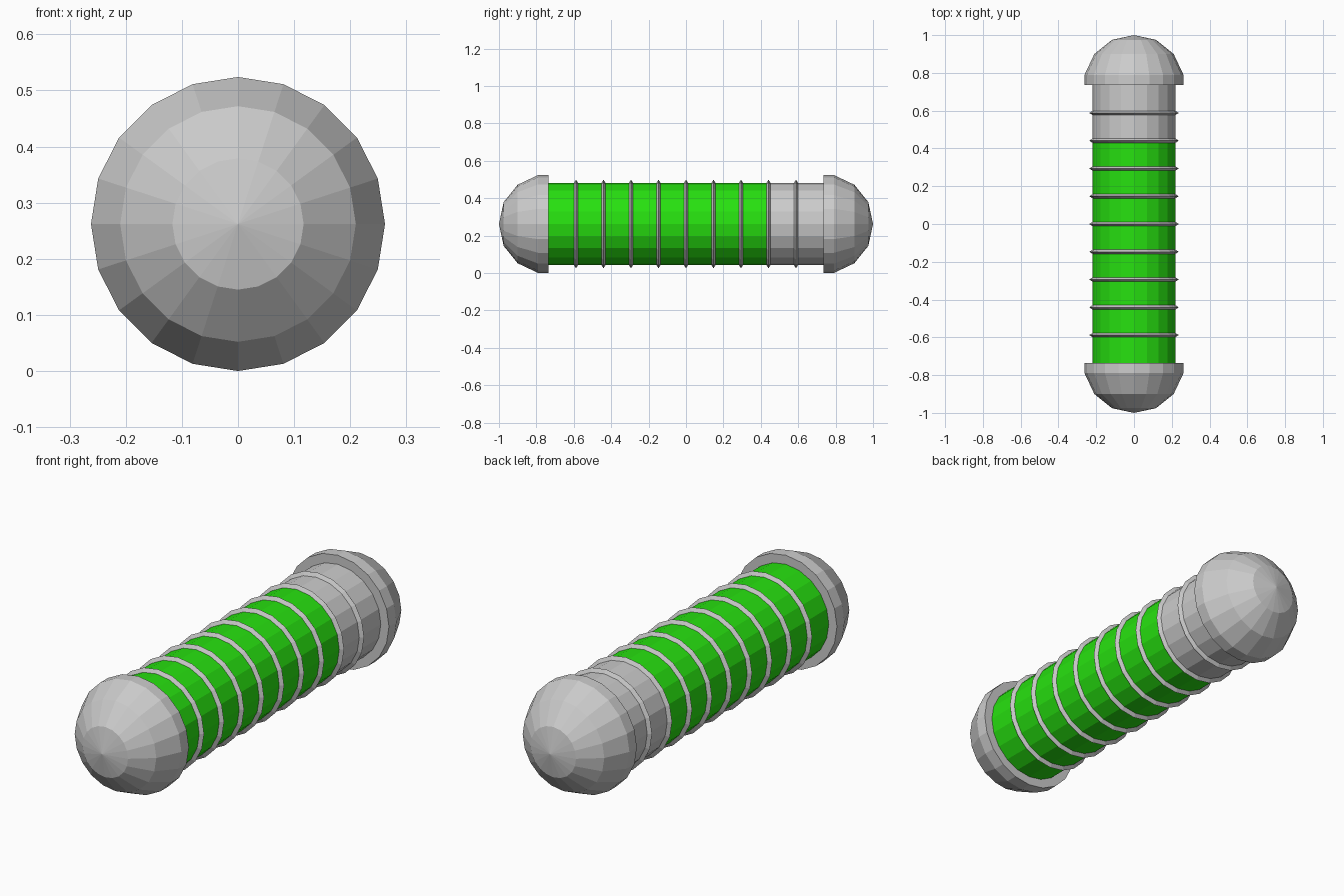
import bpy, bmesh, math

if "Cube" in bpy.data.objects:
    bpy.data.objects.remove(bpy.data.objects["Cube"])

SIDES = 20
CZ = 0.262          # height of the long axis
PITCH = 0.147       # spacing of the ribs


def lathe(name, profile, closed=False, color=None):
    """Spin (y, radius) points around the long y axis, flat shaded."""
    bm = bmesh.new()
    rings = []
    for y, r in profile:
        if r == 0:
            rings.append([bm.verts.new((0, y, CZ))] * SIDES)
        else:
            rings.append([bm.verts.new((r * math.sin(math.tau * i / SIDES), y,
                                        CZ + r * math.cos(math.tau * i / SIDES)))
                          for i in range(SIDES)])
    pairs = list(zip(rings, rings[1:]))
    if closed:
        pairs.append((rings[-1], rings[0]))
    for a, b in pairs:
        for i in range(SIDES):
            j = (i + 1) % SIDES
            corners = list(dict.fromkeys((a[i], a[j], b[j], b[i])))
            bm.faces.new(corners)
    bmesh.ops.recalc_face_normals(bm, faces=bm.faces)
    mesh = bpy.data.meshes.new(name)
    bm.to_mesh(mesh)
    bm.free()
    obj = bpy.data.objects.new(name, mesh)
    bpy.context.collection.objects.link(obj)
    if color:
        mat = bpy.data.materials.new(name + "_material")
        mat.diffuse_color = color
        mat.use_nodes = True
        mat.node_tree.nodes["Principled BSDF"].inputs["Base Color"].default_value = mat.diffuse_color
        mesh.materials.append(mat)
    return obj


# Domed end caps, each closed by a flat inner disc
dome = [(1.0, 0), (0.975, 0.117), (0.90, 0.21), (0.79, 0.262), (0.735, 0.262), (0.735, 0)]
lathe("front_cap", [(-y, r) for y, r in dome])
lathe("back_cap", dome)

# Barrel: long green section and short grey section
R = 0.22
lathe("green_barrel", [(-5 * PITCH, 0), (-5 * PITCH, R), (3 * PITCH, R), (3 * PITCH, 0)],
      color=(0.02, 0.75, 0.005, 1))
lathe("grey_barrel", [(3 * PITCH, 0), (3 * PITCH, R), (5 * PITCH, R), (5 * PITCH, 0)])

# Thin sharp-edged ribs around the barrel
for k in range(-4, 5):
    y = k * PITCH
    lathe(f"rib_{k + 5}", [(y - 0.011, R), (y, 0.237), (y + 0.011, R), (y, R - 0.015)], closed=True)
